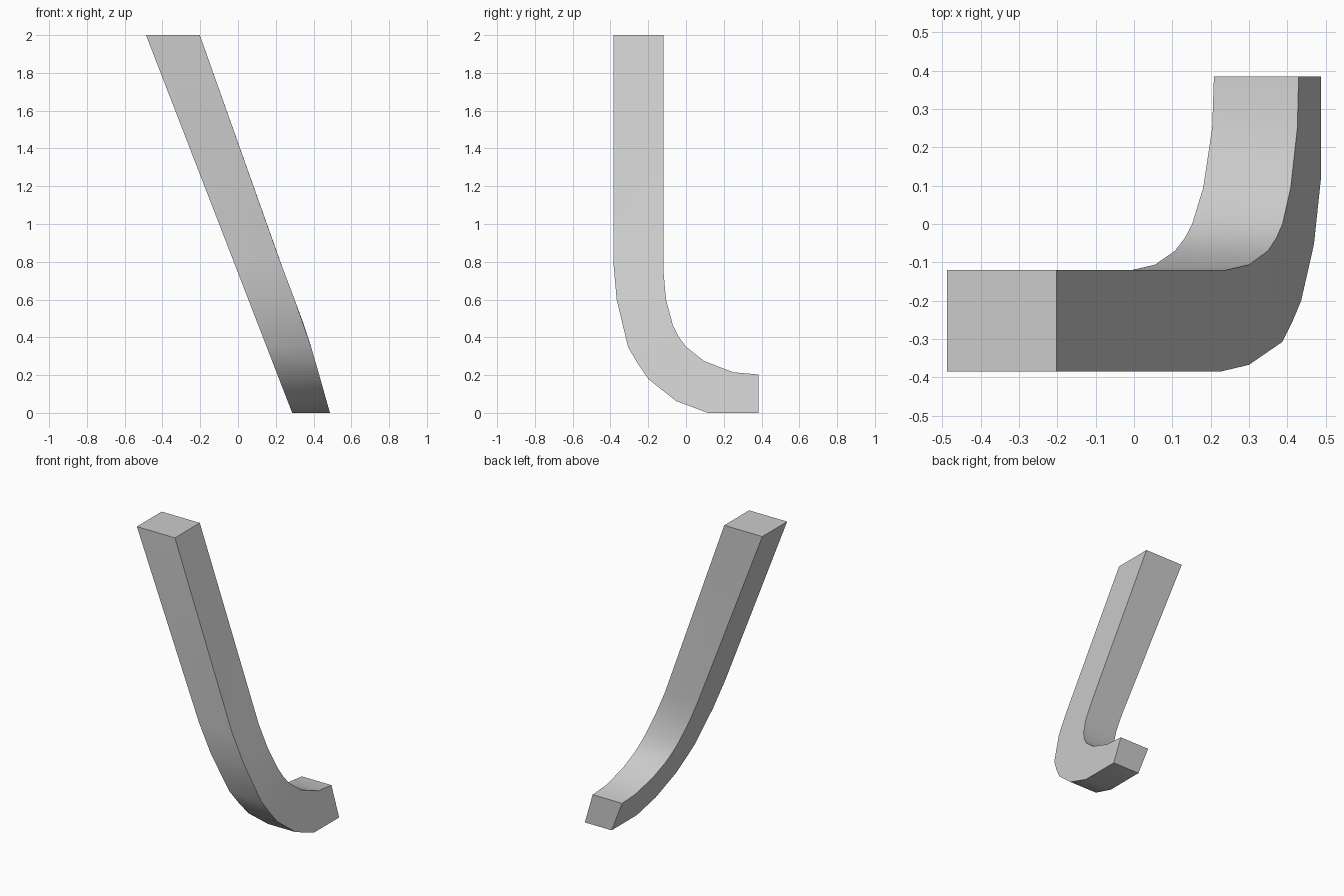
import bpy
import bmesh
import math

cube = bpy.data.objects.get("Cube")
if cube:
    bpy.data.objects.remove(cube, do_unlink=True)


def make_material(name, colour):
    mat = bpy.data.materials.new(name)
    mat.use_nodes = True
    mat.diffuse_color = colour
    mat.node_tree.nodes["Principled BSDF"].inputs["Base Color"].default_value = colour
    return mat


# Side profile (y, z): outer and inner edge of the bent bar, paired by station
OUTER = [(-.385, 2), (-.385, .8), (-.367, .6), (-.307, .35), (-.258, .265),
         (-.2, .18), (-.053, .063), (.116, 0), (.385, 0)]
INNER = [(-.12, 2), (-.12, .757), (-.106, .6), (-.07, .466), (-.037, .4),
         (0, .35), (.095, .275), (.25, .215), (.385, .203)]

# Lean of the left flank (z, x), curving slightly near the foot
FLANK = [(0, .487), (.2, .43), (.35, .387), (.5, .338), (.78, .231), (2, -.202)]


def right_x(z):
    return .287 - .387 * z


def left_x(z):
    for (z0, x0), (z1, x1) in zip(FLANK, FLANK[1:]):
        if z <= z1:
            return x0 + (x1 - x0) * (z - z0) / (z1 - z0)
    return FLANK[-1][1]


# Leaning bar swept through the profile
bm = bmesh.new()
rings = []
for (yo, zo), (yi, zi) in zip(OUTER, INNER):
    corners = [(right_x(zo), yo, zo), (left_x(zo), yo, zo),
               (left_x(zi), yi, zi), (right_x(zi), yi, zi)]
    rings.append([bm.verts.new(c) for c in corners])
for a, b in zip(rings, rings[1:]):
    for i in range(4):
        j = (i + 1) % 4
        bm.faces.new((a[i], a[j], b[j], b[i]))
bm.faces.new(rings[0])
bm.faces.new(rings[-1])
bmesh.ops.recalc_face_normals(bm, faces=bm.faces)

mesh = bpy.data.meshes.new("curved_leg")
bm.to_mesh(mesh)
bm.free()
mesh.materials.append(make_material("light_grey", (.6, .6, .6, 1)))
leg = bpy.data.objects.new("curved_leg", mesh)
bpy.context.collection.objects.link(leg)

# Smooth bend, sharp long edges
bpy.ops.object.select_all(action="DESELECT")
leg.select_set(True)
bpy.context.view_layer.objects.active = leg
bpy.ops.object.shade_smooth_by_angle(angle=math.radians(30))
